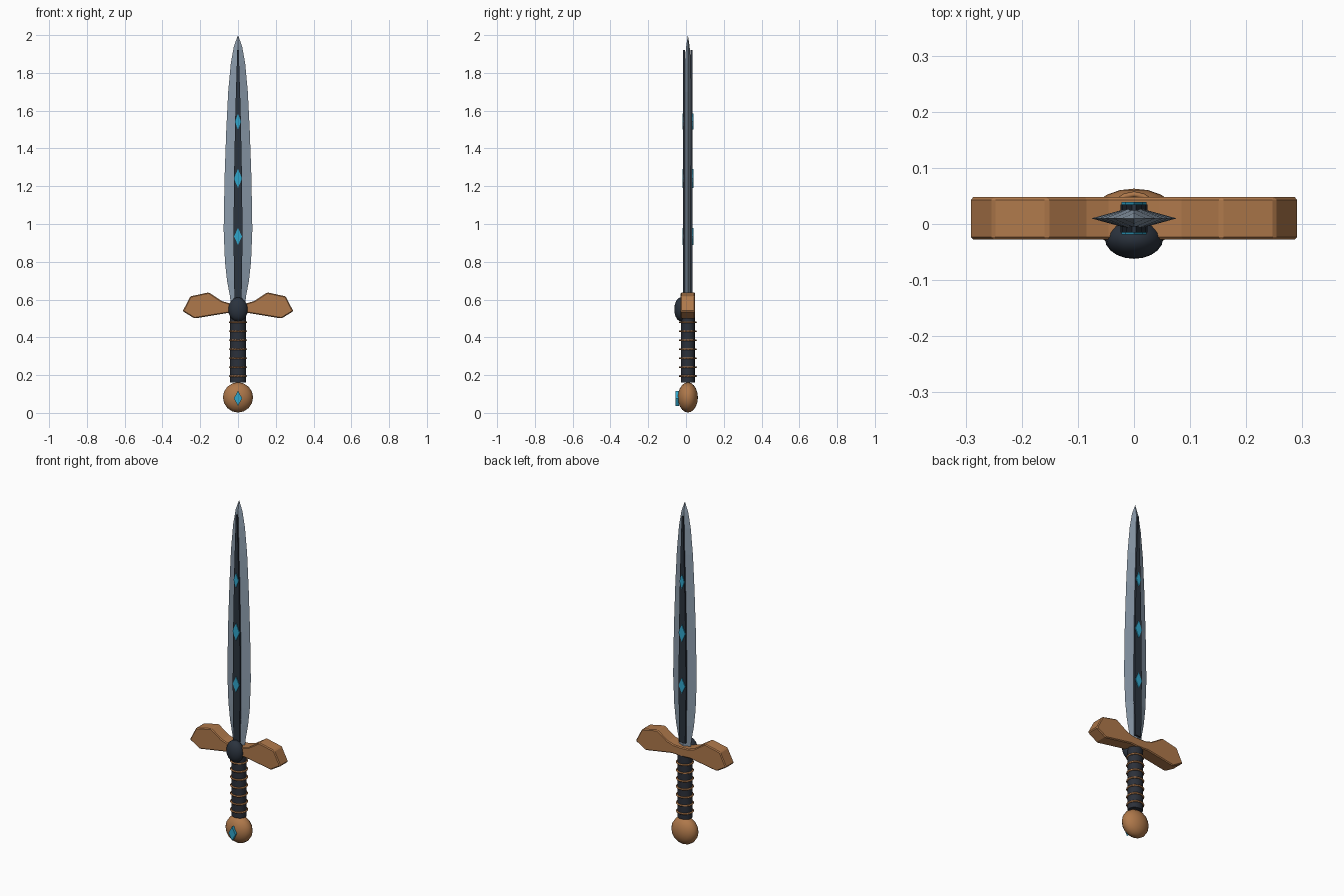
import bpy, bmesh, math
from mathutils import Matrix, Vector

cube = bpy.data.objects.get("Cube")
if cube:
    bpy.data.objects.remove(cube, do_unlink=True)

MID = 0.01  # depth of the central plane


def material(name, rgb):
    m = bpy.data.materials.new(name)
    m.use_nodes = True
    m.diffuse_color = (*rgb, 1)
    m.node_tree.nodes["Principled BSDF"].inputs["Base Color"].default_value = (*rgb, 1)
    return m


steel = material("blue grey steel", (0.26, 0.33, 0.41))
dark = material("dark navy metal", (0.024, 0.033, 0.048))
leather = material("dark leather", (0.025, 0.03, 0.042))
bronze = material("bronze", (0.43, 0.19, 0.07))
cyan = material("cyan gem", (0.03, 0.38, 0.6))


def finish(name, bm, mat, smooth=None):
    bmesh.ops.recalc_face_normals(bm, faces=bm.faces)
    mesh = bpy.data.meshes.new(name)
    bm.to_mesh(mesh)
    bm.free()
    mesh.materials.append(mat)
    ob = bpy.data.objects.new(name, mesh)
    bpy.context.scene.collection.objects.link(ob)
    if smooth:
        bpy.ops.object.select_all(action="DESELECT")
        ob.select_set(True)
        bpy.context.view_layer.objects.active = ob
        bpy.ops.object.shade_smooth_by_angle(angle=math.radians(smooth))
    return ob


def slab(name, outline, y0, y1, mat):
    """Extrude an x-z outline from depth y0 to y1."""
    bm = bmesh.new()
    face = bm.faces.new([bm.verts.new((x, y0, z)) for x, z in outline])
    moved = bmesh.ops.extrude_face_region(bm, geom=[face])["geom"]
    bmesh.ops.translate(bm, vec=(0, y1 - y0, 0),
                        verts=[v for v in moved if isinstance(v, bmesh.types.BMVert)])
    return finish(name, bm, mat)


def mirrored(half):
    """Close a half outline, ordered along +x, with its mirror image."""
    return half + [(-x, z) for x, z in reversed(half) if x > 0]


def diamond(z, w, h):
    return [(0, z - h), (w, z), (0, z + h), (-w, z)]


def ellipsoid(name, centre, radii, mat):
    """Rounded body with its poles facing front and back."""
    bm = bmesh.new()
    bmesh.ops.create_uvsphere(
        bm, u_segments=16, v_segments=10, radius=1,
        matrix=Matrix.Translation(centre) @ Matrix.Diagonal((*radii, 1))
        @ Matrix.Rotation(math.pi / 2, 4, "X"))
    return finish(name, bm, mat, 40)


# Blade: diamond cross-sections lofted up to a point
bm = bmesh.new()
sections = [(0.56, 0.036), (0.62, 0.043), (0.7, 0.058), (0.8, 0.069), (0.97, 0.076),
            (1.25, 0.071), (1.5, 0.062), (1.7, 0.052), (1.85, 0.038), (1.94, 0.022)]
rings = []
for z, w in sections:
    t = 0.021 * min(1, w / 0.05)
    rings.append([bm.verts.new(p) for p in
                  ((w, MID, z), (0, MID + t, z), (-w, MID, z), (0, MID - t, z))])
for a, b in zip(rings, rings[1:]):
    for i in range(4):
        j = (i + 1) % 4
        bm.faces.new((a[i], a[j], b[j], b[i]))
tip = bm.verts.new((0, MID, 2))
for i in range(4):
    bm.faces.new((rings[-1][i], rings[-1][(i + 1) % 4], tip))
bm.faces.new(rings[0])
finish("blade", bm, steel)

# Dark inlays and cyan gems on both faces of the blade
inlay = mirrored([(0.019, 0.6), (0.024, 0.93), (0.021, 1.25), (0.014, 1.6), (0.004, 1.92)])
gems = [(0.934, 0.021, 0.045), (1.241, 0.022, 0.05), (1.542, 0.016, 0.042)]
for side, s in (("front", -1), ("back", 1)):
    slab(side + "_inlay", inlay, MID + s * 0.014, MID + s * 0.025, dark)
    for n, (z, w, h) in enumerate(gems):
        slab(f"{side}_blade_gem_{n + 1}", diamond(z, w, h),
             MID + s * 0.024, MID + s * 0.029, cyan)

# Crossguard with flared, drooping ends
guard = slab("crossguard", mirrored(
    [(0, 0.525), (0.06, 0.528), (0.23, 0.5), (0.293, 0.538), (0.252, 0.617),
     (0.155, 0.638), (0.085, 0.592), (0.045, 0.58), (0, 0.578)]),
    MID - 0.038, MID + 0.038, bronze)
bevel = guard.modifiers.new("soft_edges", "BEVEL")
bevel.width = 0.005
bevel.segments = 1
ellipsoid("guard_boss", (0, -0.026, 0.548), (0.052, 0.036, 0.064), dark)

# Grip
bm = bmesh.new()
bmesh.ops.create_cone(
    bm, cap_ends=True, segments=16, radius1=1, radius2=1, depth=1,
    matrix=Matrix.Translation((0, MID, 0.35)) @ Matrix.Diagonal((0.042, 0.037, 0.38, 1)))
finish("grip", bm, leather, 40)

# Wire rings around the grip
for n in range(7):
    bpy.ops.mesh.primitive_torus_add(
        major_radius=0.043, minor_radius=0.005, major_segments=16, minor_segments=6,
        location=(0, MID, 0.195 + n * 0.0475))
    ring = bpy.context.object
    ring.name = f"grip_ring_{n + 1}"
    ring.data.materials.append(bronze)
    bpy.ops.object.shade_smooth_by_angle(angle=math.radians(65))

# Pommel with its gem
ellipsoid("pommel", (0, MID, 0.082), (0.08, 0.053, 0.08), bronze)
slab("pommel_gem", diamond(0.077, 0.022, 0.04), -0.056, -0.036, cyan)
